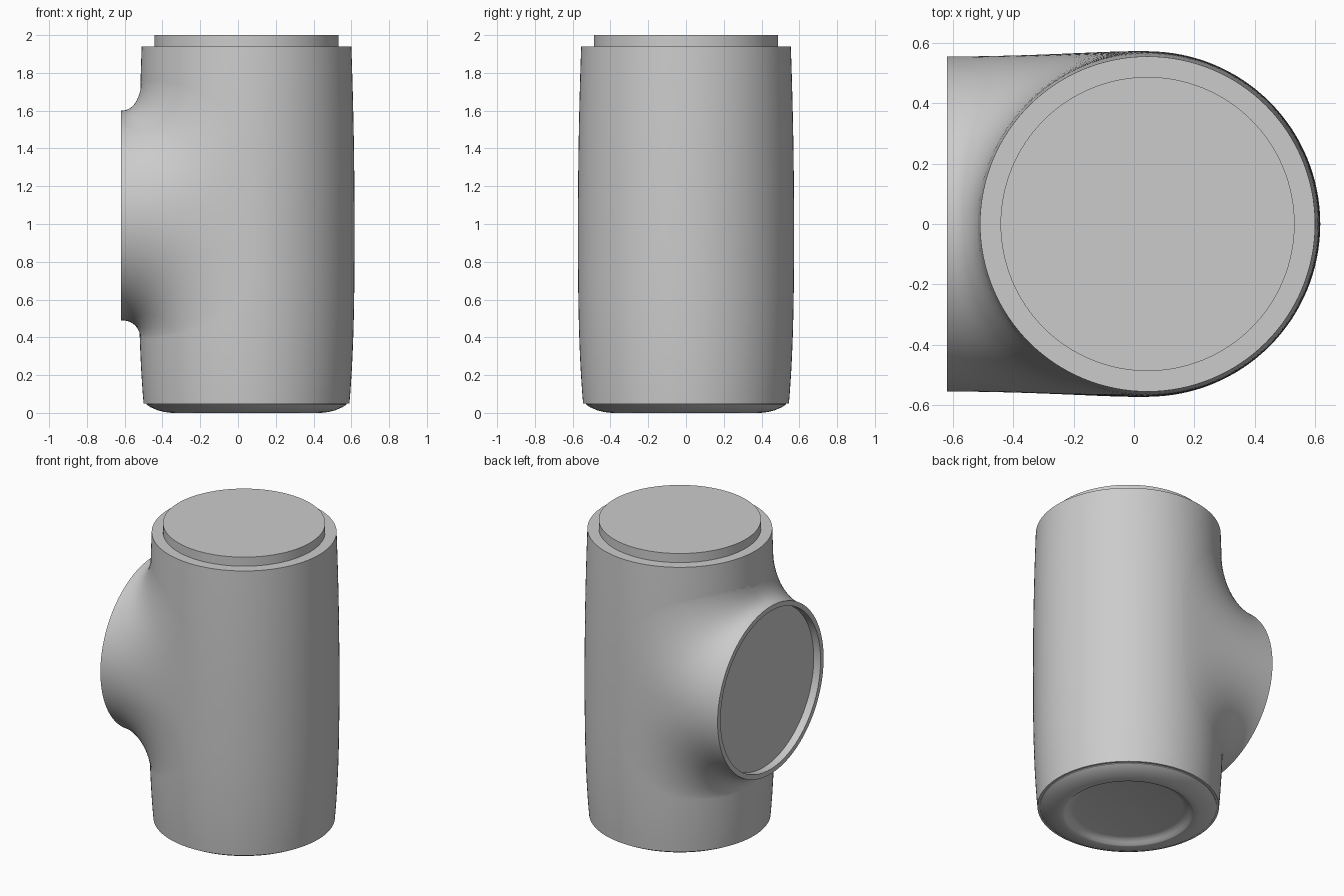
import bpy, bmesh
from math import sin, cos, pi, asin, radians, copysign
from mathutils import Vector

if "Cube" in bpy.data.objects:
    bpy.data.objects.remove(bpy.data.objects["Cube"])

CX = 0.045                   # body axis
PORT_X, PORT_Z, PORT_R = -0.62, 1.045, 0.555


def body_radius(z):
    low, high = max(0, 1 - z) / 0.95, max(0, z - 1) / 0.94
    return 0.572 - 0.027 * low ** 3 - 0.017 * high ** 2


def skin_rings(name, rings, cap_start=False, cap_end=False):
    bm = bmesh.new()
    vs = [[bm.verts.new(p) for p in ring] for ring in rings]
    n = len(vs[0])
    for a, b in zip(vs, vs[1:]):
        for i in range(n):
            j = (i + 1) % n
            bm.faces.new((a[i], a[j], b[j], b[i]))
    if cap_start:
        bm.faces.new(vs[0][::-1])
    if cap_end:
        bm.faces.new(vs[-1])
    mesh = bpy.data.meshes.new(name)
    bm.to_mesh(mesh)
    bm.free()
    ob = bpy.data.objects.new(name, mesh)
    bpy.context.collection.objects.link(ob)
    bpy.ops.object.select_all(action='DESELECT')
    ob.select_set(True)
    bpy.context.view_layer.objects.active = ob
    bpy.ops.object.shade_smooth_by_angle(angle=radians(30))
    return ob


def lathe(name, profile, n=128):
    rings = [[(CX + r * cos(2 * pi * i / n), r * sin(2 * pi * i / n), z)
              for i in range(n)] for r, z in profile]
    return skin_rings(name, rings, True, True)


# Barrel body with a stepped plug on top
body = [(0.05 + 1.89 * i / 32) for i in range(33)]
lathe("body", [(0.5, 0.05)] + [(body_radius(z), z) for z in body]
      + [(0.487, 1.94), (0.487, 2.0)])

# Rounded foot with a dished underside
lathe("foot", [(0.33, 0.035), (0.35, 0.03), (0.37, 0.018), (0.385, 0.004),
               (0.395, 0.0), (0.43, 0.004), (0.47, 0.014), (0.51, 0.031),
               (0.53, 0.045), (0.53, 0.06)])


def on_body(phi, z):
    r = body_radius(z)
    return Vector((CX - r * cos(phi), r * sin(phi), z))


def blend_curve(t, steps=20):
    """Curve from the port rim, flaring out to lie tangent on the body."""
    c, s = cos(t), sin(t)
    rim = Vector((PORT_X, PORT_R * c, PORT_Z + PORT_R * s))
    phi_i = asin(rim.y / body_radius(rim.z))
    hit = on_body(phi_i, rim.z)
    phi = radians(95) * copysign(abs(c) ** 0.57, c)
    z = PORT_Z + (0.735 if s > 0 else 0.665) * copysign(abs(s) ** 0.57, s)
    land = on_body(phi, z)
    tangent = Vector((sin(phi), cos(phi), 0)) * body_radius(z) * (phi_i - phi)
    tangent.z = rim.z - z
    p1, p2 = rim.lerp(hit, 0.67), land + tangent * 0.67
    pts = []
    for k in range(steps + 1):
        u = k / steps
        v = 1 - u
        pts.append(rim * v ** 3 + p1 * 3 * v * v * u
                   + p2 * 3 * v * u * u + land * u ** 3)
    return pts


# Side port: flared neck blending into the body
N = 144
curves = [blend_curve(2 * pi * (i + 0.5) / N) for i in range(N)]
skin_rings("port_neck", [list(ring) for ring in zip(*curves)][::-1])


def port_ring(r, x):
    return [(x, r * cos(2 * pi * (i + 0.5) / N),
             PORT_Z + r * sin(2 * pi * (i + 0.5) / N)) for i in range(N)]


# Port rim and recessed face
skin_rings("port_face", [port_ring(PORT_R, PORT_X), port_ring(0.523, PORT_X),
                         port_ring(0.523, PORT_X + 0.05)], cap_end=True)

# Consistent outward normals
for ob in bpy.context.collection.objects:
    bm = bmesh.new()
    bm.from_mesh(ob.data)
    if ob.name in ("body", "foot"):
        bmesh.ops.recalc_face_normals(bm, faces=bm.faces)
    else:
        bm.normal_update()
        tot = sum(f.normal.x * f.calc_area() for f in bm.faces)
        if tot > 0:
            bmesh.ops.reverse_faces(bm, faces=bm.faces)
    bm.to_mesh(ob.data)
    bm.free()
